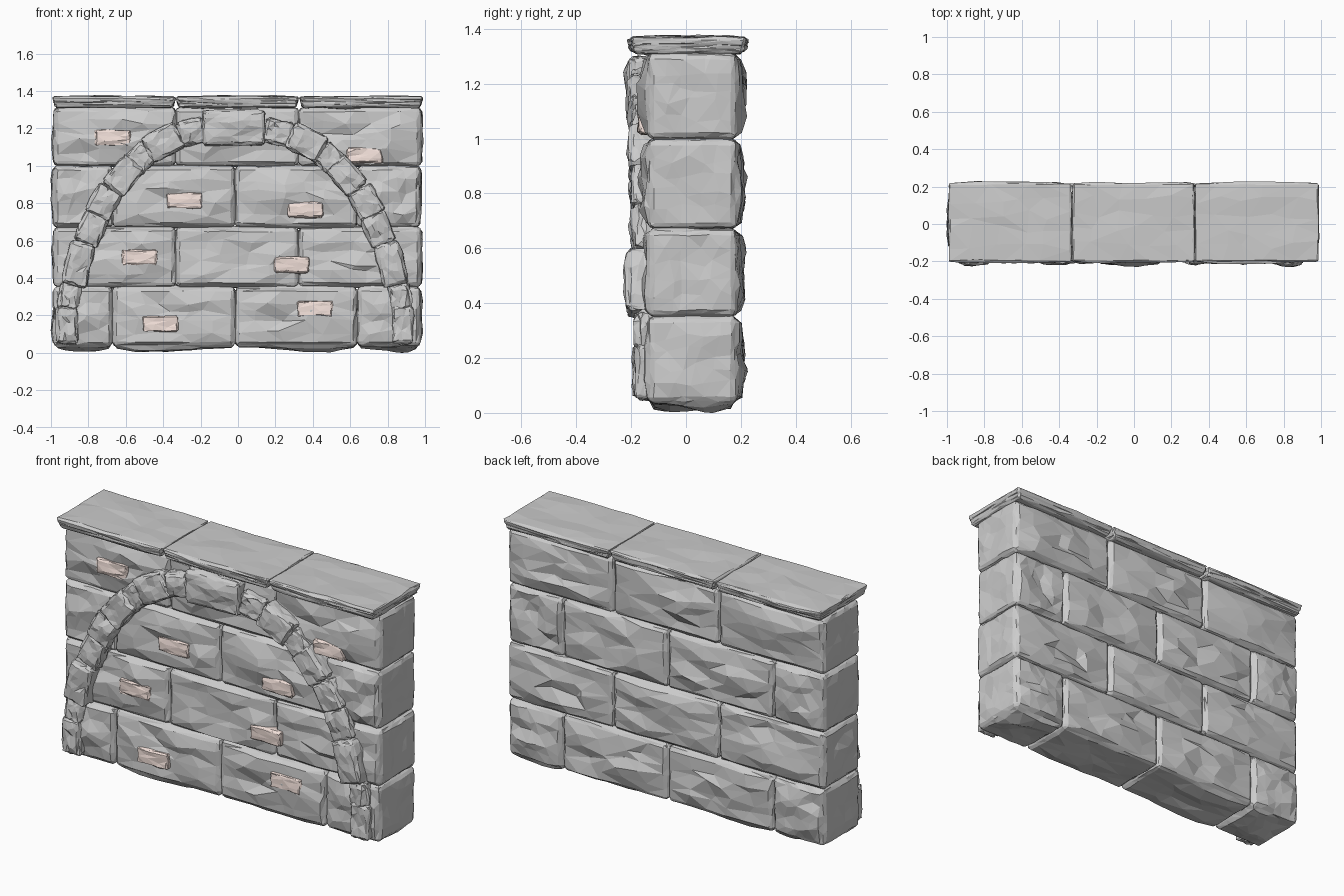
import bpy, bmesh, random
from math import radians
from mathutils import Vector, Matrix, noise

if "Cube" in bpy.data.objects:
    bpy.data.objects.remove(bpy.data.objects["Cube"])

random.seed(7)


def stone(name, lo, hi, r=0.02, bulge=(0.01, 0.03, 0.015), n=7, angle=0, mat=None, rough=0.0, taper=0.0):
    """Rounded, chiselled block spanning lo..hi, turned about y by angle degrees."""
    lo, hi = Vector(lo), Vector(hi)
    centre, half = (lo + hi) / 2, (hi - lo) / 2
    offset = Vector([random.uniform(-50, 50) for _ in range(3)])
    bm = bmesh.new()
    bmesh.ops.create_cube(bm, size=2)
    bmesh.ops.subdivide_edges(bm, edges=bm.edges[:], cuts=n - 1, use_grid_fill=True)
    for v in bm.verts:
        p, u, outer = Vector(), Vector(), []
        for a in range(3):
            i = round((v.co[a] + 1) / 2 * n)
            inner = 1 - r / half[a]
            if i in (0, n):
                u[a] = -1 if i == 0 else 1
                outer.append(a)
            else:
                u[a] = inner * (2 * (i - 1) / (n - 2) - 1)
                if 1 < i < n - 1:
                    u[a] += random.uniform(-0.45, 0.45) * 2 / n
            p[a] = u[a] * half[a]
        # round the edges and corners
        core = Vector([max(-(half[a] - r), min(half[a] - r, p[a])) for a in range(3)])
        if len(outer) > 1:
            p = core + (p - core).normalized() * r
        # swell each face with uneven noise
        if len(outer) == 1:
            a = outer[0]
            w = 1.0
            for b in range(3):
                if b != a:
                    w *= 1 - abs(u[b]) ** 5
            q = Vector((p.x * 5, p.y * 7, p.z * 11)) + offset
            p[a] += u[a] * bulge[a] * w * (0.5 + 1.15 * noise.noise(q))
        # lean the sides inward towards the bottom
        p.x += u.x * taper * (u.z - 1) / 2
        p.y += u.y * taper * (u.z - 1) / 2
        p += Vector([random.uniform(-1, 1) * rough for _ in range(3)])
        v.co = p
    bmesh.ops.triangulate(bm, faces=bm.faces[:])
    bmesh.ops.transform(bm, verts=bm.verts[:],
                        matrix=Matrix.Translation(centre) @ Matrix.Rotation(radians(angle), 4, 'Y'))
    me = bpy.data.meshes.new(name)
    bm.to_mesh(me)
    bm.free()
    ob = bpy.data.objects.new(name, me)
    bpy.context.collection.objects.link(ob)
    if mat:
        me.materials.append(mat)
    return ob


# wall courses, alternating joints
half_bond = [-0.987, -0.67, -0.015, 0.638, 0.975]
full_bond = [-0.985, -0.333, 0.325, 0.98]
levels = [0.035, 0.352, 0.671, 0.999, 1.312]
for row in range(4):
    xs = full_bond if row % 2 else half_bond
    for x0, x1 in zip(xs, xs[1:]):
        stone(f"wall_block_row{row + 1}", (x0 + 0.001, -0.138, levels[row] + 0.001),
              (x1 - 0.001, 0.185, levels[row + 1] - 0.001), r=0.022,
              bulge=(0.013, 0.036, 0.036 if row == 0 else 0.012), rough=0.003)

# coping slabs, undercut towards the wall
for x0, x1 in ((-0.992, -0.334), (-0.331, 0.325), (0.328, 0.988)):
    stone("coping_slab", (x0, -0.203, 1.31), (x1, 0.22, 1.369),
          r=0.01, bulge=(0.004, 0.014, 0.009), rough=0.003, taper=0.016)

# arch stones: x, z, width, length, lean, front y  (left half, mirrored)
arch = [(-0.914, 0.15, 0.11, 0.195, 0, -0.184),
        (-0.900, 0.30, 0.105, 0.14, 8, -0.174),
        (-0.853, 0.473, 0.132, 0.225, 13, -0.212),
        (-0.783, 0.66, 0.13, 0.168, 24, -0.187),
        (-0.718, 0.805, 0.138, 0.16, 28, -0.192),
        (-0.612, 0.945, 0.135, 0.185, 40, -0.203),
        (-0.520, 1.04, 0.13, 0.13, 45, -0.187),
        (-0.400, 1.125, 0.145, 0.19, 62, -0.206),
        (-0.248, 1.18, 0.128, 0.14, 78, -0.192)]
axis = -0.017
for side in (1, -1):
    for x, z, w, h, lean, front in arch:
        cx = x if side == 1 else 2 * axis - x
        stone("arch_stone", (cx - w / 2, front, z - h / 2), (cx + w / 2, -0.1, z + h / 2),
              r=0.013, bulge=(0.008, 0.018, 0.008), n=6, angle=side * lean, rough=0.005)
stone("keystone", (-0.187, -0.208, 1.112), (0.143, -0.1, 1.295),
      r=0.016, bulge=(0.006, 0.02, 0.008), n=7, rough=0.005)

# exposed clay bricks
clay = bpy.data.materials.new("pale_clay")
clay.diffuse_color = (0.88, 0.74, 0.69, 1)
clay.use_nodes = True
clay.node_tree.nodes["Principled BSDF"].inputs["Base Color"].default_value = clay.diffuse_color
for x, z in ((-0.67, 1.15), (-0.285, 0.815), (-0.527, 0.51), (-0.414, 0.155),
             (0.677, 1.055), (0.36, 0.765), (0.286, 0.47), (0.412, 0.235)):
    stone("inset_brick", (x - 0.093, -0.17, z - 0.04), (x + 0.093, -0.1, z + 0.04),
          r=0.008, bulge=(0.004, 0.008, 0.004), n=5, mat=clay, rough=0.004)
